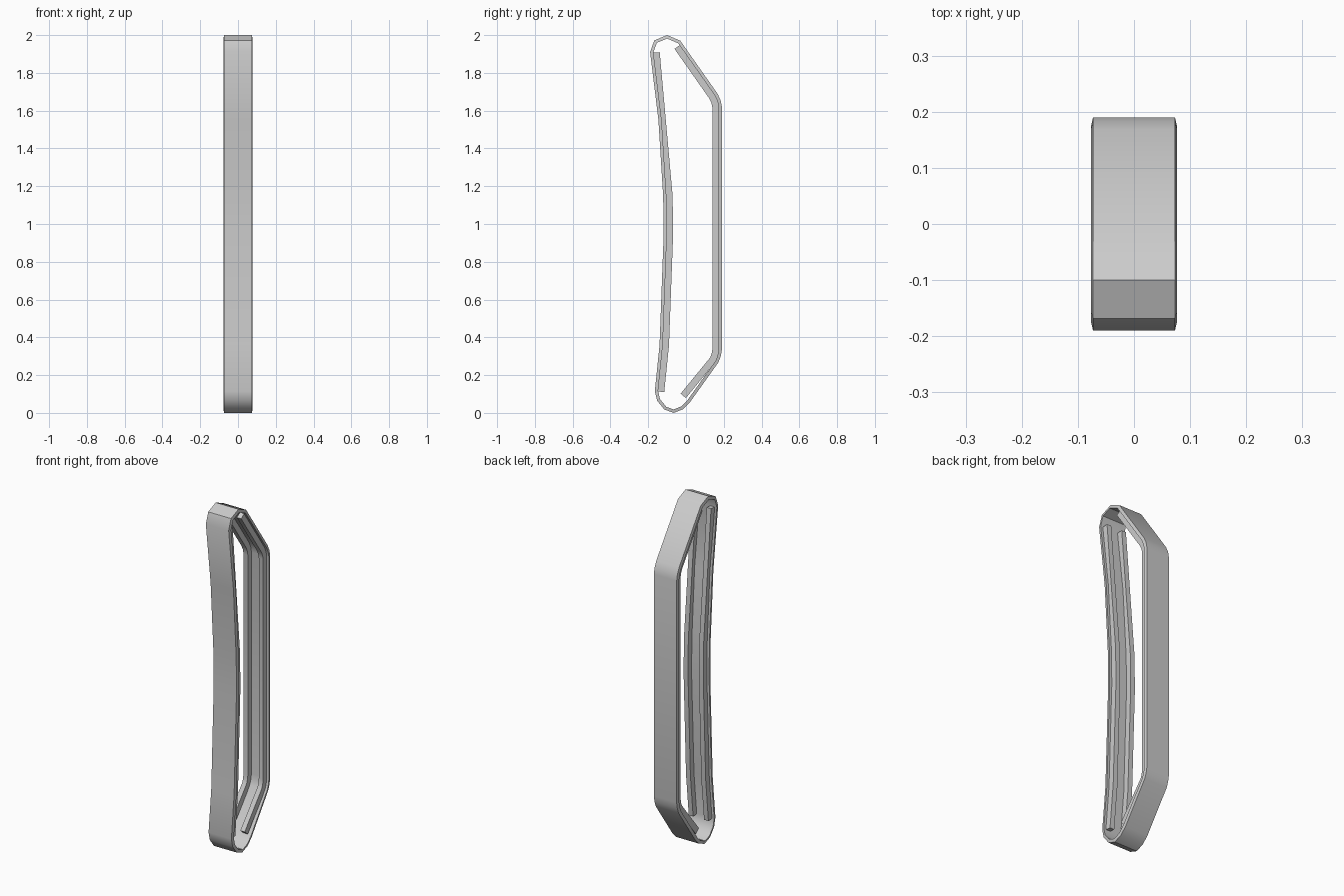
import bpy, bmesh
from mathutils import Vector

if "Cube" in bpy.data.objects:
    bpy.data.objects.remove(bpy.data.objects["Cube"])

# belt outline in (y, z), clockwise seen from the right side
OUT = [(-.10, 2.0), (-.03, 1.97), (.168, 1.688), (.183, 1.655), (.19, 1.62),
       (.19, .335), (.184, .30), (.172, .268), (.02, .055), (-.015, .02), (-.065, 0),
       (-.115, .018), (-.153, .065), (-.165, .115), (-.14, .36), (-.118, .95),
       (-.121, 1.15), (-.146, 1.55), (-.19, 1.91), (-.168, 1.972)]
T = .017


def offset(pts, d, closed=True):
    """Move a clockwise outline inward by d with mitred corners."""
    res, n = [], len(pts)
    for i, p in enumerate(pts):
        p = Vector(p)
        a = Vector(pts[i - 1]) if closed or i > 0 else None
        b = Vector(pts[(i + 1) % n]) if closed or i < n - 1 else None
        dirs = [v.normalized() for v in ((p - a) if a else None, (b - p) if b else None) if v]
        norms = [Vector((v.y, -v.x)) for v in dirs]
        m = sum(norms, Vector((0, 0))).normalized()
        res.append(p + m * d / m.dot(norms[0]))
    return res


def sweep(name, outer, inner, xo, xi, closed):
    """Four-cornered section swept along the outline; xo / xi are x ranges."""
    bm = bmesh.new()
    rings = []
    for o, i in zip(outer, inner):
        rings.append([bm.verts.new(c) for c in (
            (xo[0], *o), (xo[1], *o), (xi[1], *i), (xi[0], *i))])
    n = len(rings)
    for k in range(n if closed else n - 1):
        r, s = rings[k], rings[(k + 1) % n]
        for j in range(4):
            bm.faces.new((r[j], r[(j + 1) % 4], s[(j + 1) % 4], s[j]))
    if not closed:
        bm.faces.new(rings[0])
        bm.faces.new(rings[-1])
    bmesh.ops.recalc_face_normals(bm, faces=bm.faces)
    me = bpy.data.meshes.new(name)
    bm.to_mesh(me)
    bm.free()
    ob = bpy.data.objects.new(name, me)
    bpy.context.collection.objects.link(ob)
    me.shade_smooth()
    me.set_sharp_from_angle(angle=.7)
    return ob


# belt with slightly slanted side edges
OUTER = [(-y, z) for y, z in reversed(OUT)]
OUTER = [(-y, z) for y, z in reversed(OUTER)]
sweep("belt", OUTER, offset([Vector(p) for p in OUT], T * 1.0), (-.073, .073), (-.077, .077), True)

# guide ribs on the inside of the back and front runs
back = [(-.02, 1.956)] + OUT[2:8] + [(.01, .07)]
front = [(-.165, .115)] + OUT[14:18] + [(-.19, 1.905)]
front = front[:-2] + [(-.189, 1.905)]
for name, run in (("back_rib", back), ("front_rib", front)):
    base, tip = offset(run, T * .8, False), offset(run, .05, False)
    for s in (-1, 1):
        xs = sorted((s * .035, s * .063))
        sweep(name, base, tip, xs, xs, False)
